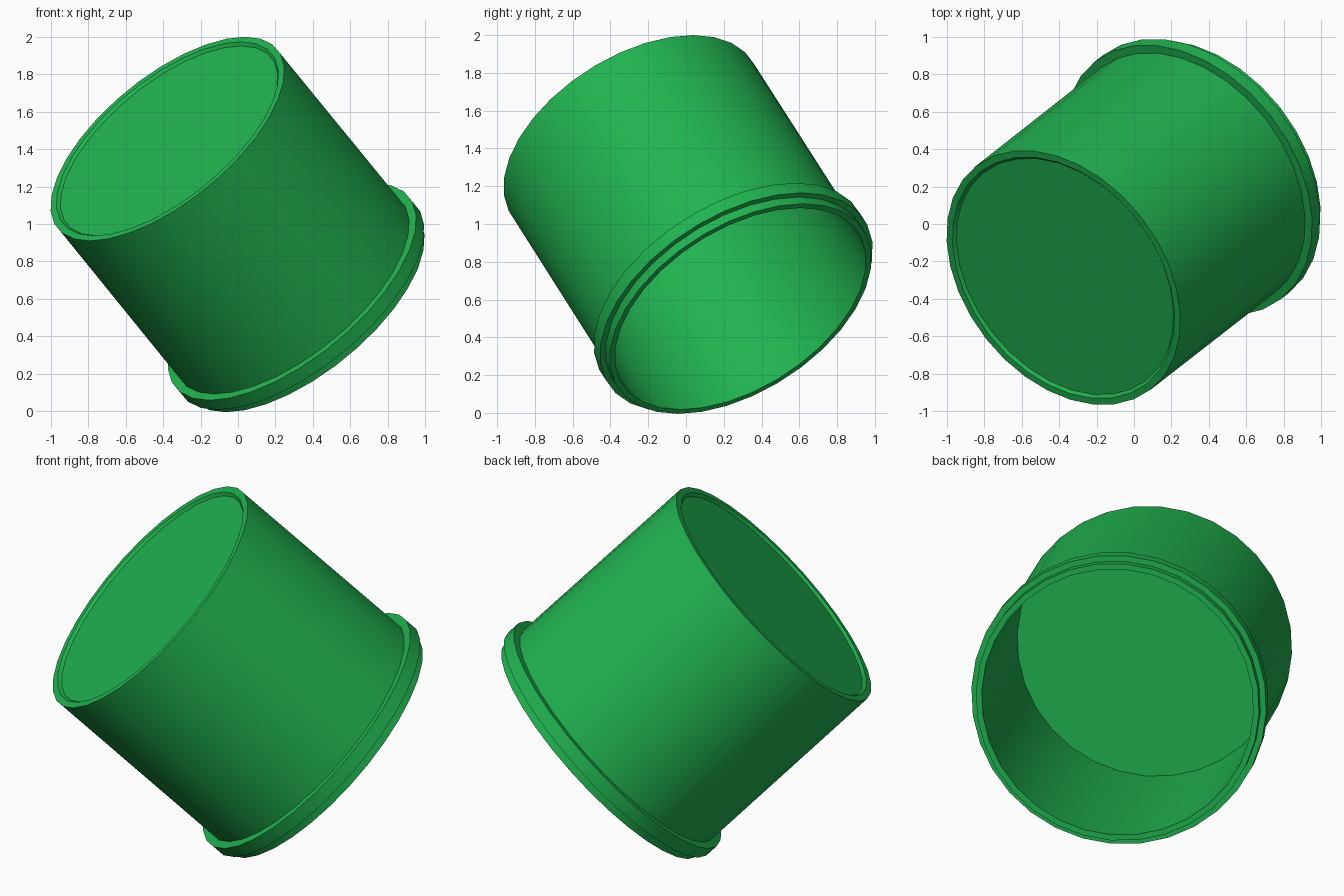
import bpy, bmesh, math
from mathutils import Vector

if "Cube" in bpy.data.objects:
    bpy.data.objects.remove(bpy.data.objects["Cube"])

SEGMENTS = 32
# Tilted axis, running from the closed base to the open rim
AXIS = Vector((0.566, 0.443, -0.695)).normalized()
BASE = Vector((-0.377, -0.287, 1.455))

green = bpy.data.materials.new("green_plastic")
green.diffuse_color = (0.015, 0.45, 0.08, 1)
green.use_nodes = True
green.node_tree.nodes["Principled BSDF"].inputs["Base Color"].default_value = green.diffuse_color


def lathe(name, profile):
    """Revolve (radius, distance) points around local z; cap both ends."""
    bm = bmesh.new()
    rings = []
    for r, t in profile:
        rings.append([bm.verts.new((r * math.cos(2 * math.pi * i / SEGMENTS),
                                    r * math.sin(2 * math.pi * i / SEGMENTS), t))
                      for i in range(SEGMENTS)])
    for a, b in zip(rings, rings[1:]):
        for i in range(SEGMENTS):
            j = (i + 1) % SEGMENTS
            bm.faces.new((a[i], a[j], b[j], b[i]))
    bm.faces.new(rings[0])
    bm.faces.new(rings[-1])
    bmesh.ops.recalc_face_normals(bm, faces=bm.faces)
    mesh = bpy.data.meshes.new(name)
    bm.to_mesh(mesh)
    bm.free()
    obj = bpy.data.objects.new(name, mesh)
    bpy.context.collection.objects.link(obj)
    mesh.materials.append(green)
    obj.location = BASE
    obj.rotation_euler = AXIS.to_track_quat('Z', 'Y').to_euler()
    bpy.context.view_layer.objects.active = obj
    obj.select_set(True)
    bpy.ops.object.shade_smooth_by_angle(angle=math.radians(30))
    return obj


# Cup: recessed base, straight wall, stepped rim, then the hollow inside
lathe("cup_body", [
    (0.705, 0.015), (0.72, 0.0), (0.758, 0.0),      # recessed foot
    (0.76, 1.175), (0.806, 1.175), (0.806, 1.25),   # wall and rim band
    (0.774, 1.25), (0.774, 1.30), (0.742, 1.30),    # lip
    (0.735, 0.06),                                  # inner wall to floor
])
